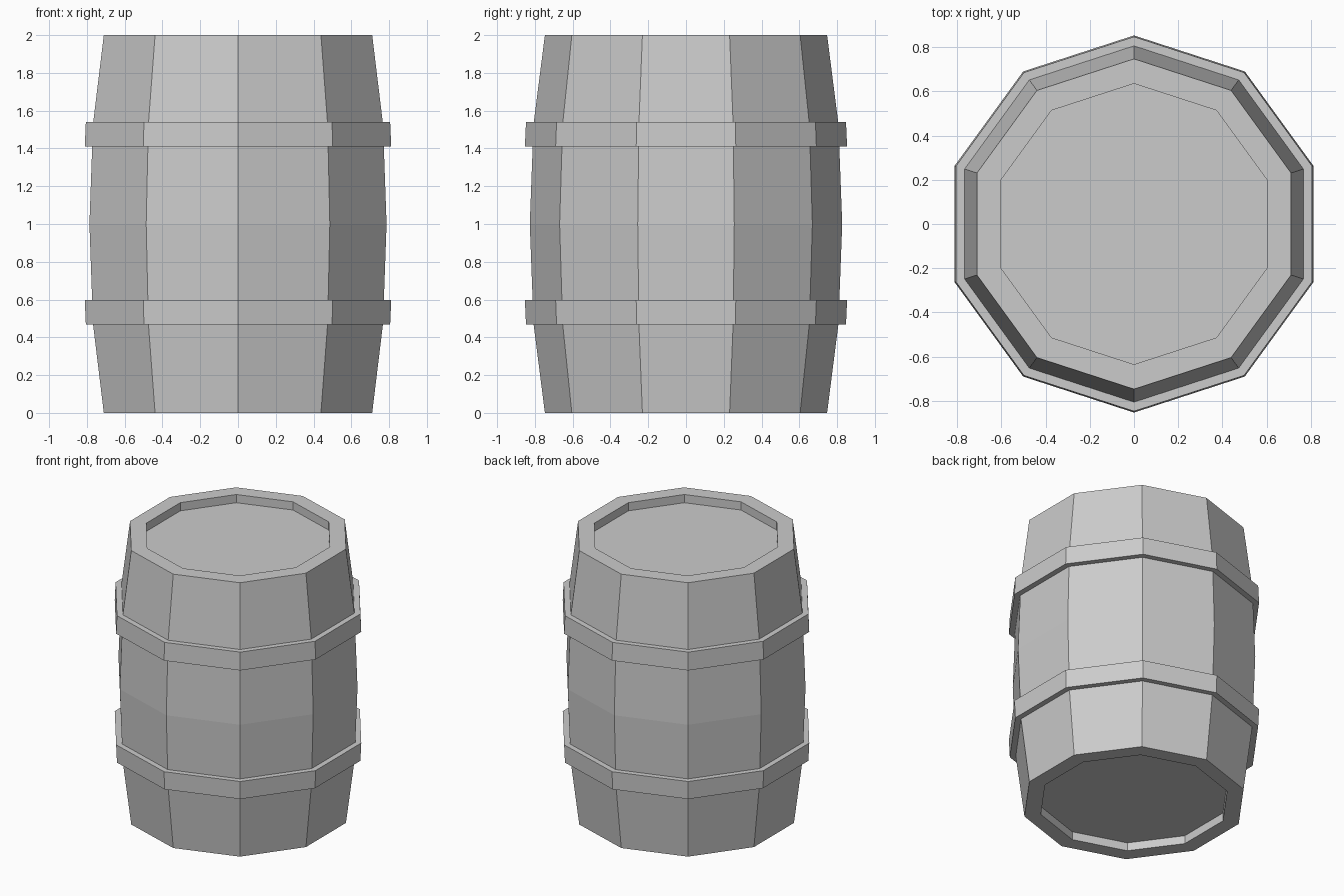
import bpy
import bmesh
from math import sin, cos, tau

SIDES = 10

cube = bpy.data.objects.get("Cube")
if cube:
    bpy.data.objects.remove(cube, do_unlink=True)

# Single plain grey
grey = bpy.data.materials.new("plain grey")
grey.use_nodes = True
grey.diffuse_color = (0.6, 0.6, 0.6, 1)
grey.node_tree.nodes["Principled BSDF"].inputs["Base Color"].default_value = (0.6, 0.6, 0.6, 1)


def lathe(name, profile, closed):
    """Turn a (radius, height) profile into a ten-sided solid."""
    bm = bmesh.new()
    rings = [[bm.verts.new((r * sin(tau * i / SIDES), -r * cos(tau * i / SIDES), z))
              for i in range(SIDES)] for r, z in profile]
    pairs = list(zip(rings, rings[1:]))
    if closed:
        pairs.append((rings[-1], rings[0]))
    else:
        bm.faces.new(rings[0])
        bm.faces.new(rings[-1])
    for a, b in pairs:
        for i in range(SIDES):
            j = (i + 1) % SIDES
            bm.faces.new((a[i], a[j], b[j], b[i]))
    bmesh.ops.recalc_face_normals(bm, faces=bm.faces)
    mesh = bpy.data.meshes.new(name)
    bm.to_mesh(mesh)
    bm.free()
    mesh.materials.append(grey)
    obj = bpy.data.objects.new(name, mesh)
    bpy.context.collection.objects.link(obj)


# Bulging body with a recessed lid at each end
half = [(0.635, 0.06), (0.635, 0), (0.747, 0), (0.807, 0.47), (0.812, 0.6)]
upper = [(r, 2 - z) for r, z in reversed(half)]
lathe("barrel_body", half + [(0.827, 1)] + upper, False)

# Hoops, slightly wider towards the middle of the barrel
lower_hoop = [(0.79, 0.467), (0.847, 0.467), (0.853, 0.598), (0.79, 0.598)]
lathe("lower_hoop", lower_hoop, True)
lathe("upper_hoop", [(r, 2.007 - z) for r, z in lower_hoop], True)
